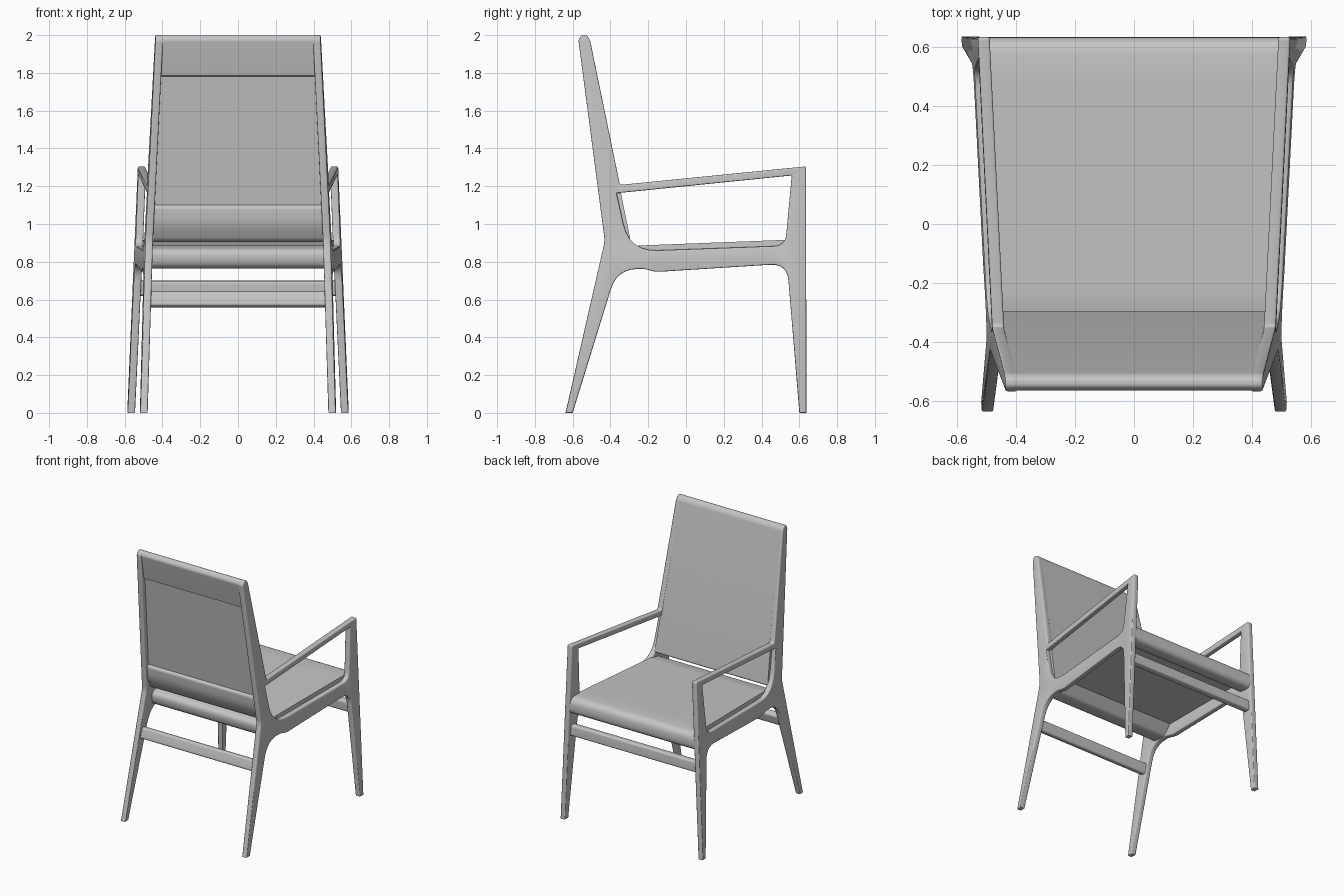
import bpy, bmesh, math
from mathutils import Vector

cube = bpy.data.objects.get("Cube")
if cube:
    bpy.data.objects.remove(cube, do_unlink=True)

GREY = (0.56, 0.56, 0.56, 1)
mat = bpy.data.materials.new("plain grey")
mat.use_nodes = True
mat.diffuse_color = GREY
mat.node_tree.nodes["Principled BSDF"].inputs["Base Color"].default_value = GREY


def side_x(y, z):
    """Centre of the leaning, splayed side frame at a given depth and height."""
    return 0.50 + 0.054 * (y + 0.6) - 0.043 * z


def rounded(points, steps=6):
    """Closed (y, z) outline; each corner (y, z, cut) is eased by its cut length."""
    out = []
    for i, (y, z, cut) in enumerate(points):
        p = Vector((y, z))
        if not cut:
            out.append(p)
            continue
        a = Vector(points[i - 1][:2]) - p
        b = Vector(points[(i + 1) % len(points)][:2]) - p
        a, b = p + a.normalized() * cut, p + b.normalized() * cut
        for k in range(steps + 1):
            t = k / steps
            out.append(a * (1 - t) ** 2 + p * 2 * t * (1 - t) + b * t ** 2)
    return out


def finish(name, bm):
    bmesh.ops.recalc_face_normals(bm, faces=bm.faces)
    mesh = bpy.data.meshes.new(name)
    bm.to_mesh(mesh)
    bm.free()
    mesh.materials.append(mat)
    obj = bpy.data.objects.new(name, mesh)
    bpy.context.collection.objects.link(obj)
    bpy.ops.object.select_all(action='DESELECT')
    obj.select_set(True)
    bpy.context.view_layer.objects.active = obj
    bpy.ops.object.shade_smooth_by_angle(angle=math.radians(35))
    return obj


def side_frame(name, sign, outlines):
    """Flat frame with an opening, soft edges, laid onto the leaning side plane."""
    curve = bpy.data.curves.new(name + "_outline", 'CURVE')
    curve.dimensions = '2D'
    curve.fill_mode = 'BOTH'
    curve.extrude, curve.bevel_depth, curve.offset = 0.013, 0.007, -0.007
    curve.bevel_resolution = 2
    for outline in outlines:
        spline = curve.splines.new('POLY')
        spline.points.add(len(outline) - 1)
        for point, p in zip(spline.points, outline):
            point.co = (p.x, p.y, 0, 1)
        spline.use_cyclic_u = True
    helper = bpy.data.objects.new(name + "_outline", curve)
    bpy.context.collection.objects.link(helper)
    bpy.context.view_layer.update()
    mesh = helper.evaluated_get(bpy.context.evaluated_depsgraph_get()).to_mesh()
    bm = bmesh.new()
    bm.from_mesh(mesh)
    bpy.data.objects.remove(helper, do_unlink=True)
    bmesh.ops.remove_doubles(bm, verts=bm.verts, dist=0.0001)
    for v in bm.verts:
        y, z, offset = v.co
        v.co = (sign * (side_x(y, z) + offset), y, z)
    return finish(name, bm)


def span(name, outline, inset=0.012):
    """Carry a (y, z) profile across between the two side frames."""
    bm = bmesh.new()
    rings = [[bm.verts.new((s * (side_x(p.x, p.y) - inset), p.x, p.y)) for p in outline]
             for s in (-1, 1)]
    for i in range(len(outline)):
        bm.faces.new((rings[0][i - 1], rings[0][i], rings[1][i], rings[1][i - 1]))
    for ring in rings:
        bm.faces.new(ring)
    return finish(name, bm)


def bar(name, y, z, lean):
    """Rounded stretcher, tilted to follow its legs."""
    w, h = 0.026, 0.04
    corners = [(-w, -h), (w, -h), (w, h), (-w, h)]
    c, s = math.cos(lean), math.sin(lean)
    span(name, rounded([(y + a * c + b * s, z - a * s + b * c, 0.016) for a, b in corners]))


# Side frames: legs, seat rail, back post and armrest in one piece
body = rounded([
    (-0.638, 0, 0), (-0.60, 0, 0), (-0.365, 0.76, 0.11), (-0.22, 0.763, 0.025),
    (-0.16, 0.746, 0.025), (0.535, 0.79, 0.09), (0.60, 0, 0), (0.638, 0, 0),
    (0.635, 1.305, 0.012), (-0.35, 1.207, 0.015), (-0.508, 1.975, 0.013),
    (-0.526, 2, 0.011), (-0.552, 2, 0.011), (-0.57, 1.975, 0.013), (-0.43, 0.91, 0.03)])
opening = rounded([
    (-0.367, 1.163, 0), (-0.30, 0.855, 0.15), (0.525, 0.885, 0.06), (0.56, 1.257, 0.005)])
for label, sign in (("left", 1), ("right", -1)):
    side_frame(label + "_side_frame", sign, (body, opening))

# Seat: wrapped over a front and a rear rail
span("seat", rounded([
    (-0.24, 0.765, 0.02), (-0.35, 0.765, 0.045), (-0.365, 0.865, 0.045), (-0.25, 0.886, 0.02),
    (0.5, 0.915, 0.03), (0.635, 0.912, 0.06), (0.635, 0.79, 0.045), (0.54, 0.79, 0.03),
    (0.45, 0.862, 0), (-0.17, 0.835, 0)]))

# Backrest: wedge wrapped over a bottom and a top rail, stepped at the pockets
span("backrest", rounded([
    (-0.292, 0.905, 0.02), (-0.375, 0.905, 0.03), (-0.425, 1.0, 0.04), (-0.434, 1.085, 0.01),
    (-0.42, 1.10, 0), (-0.508, 1.78, 0), (-0.522, 1.785, 0), (-0.568, 1.975, 0.012),
    (-0.552, 1.999, 0.011), (-0.526, 1.999, 0.011), (-0.508, 1.975, 0.013)]))

# Stretchers between the legs
bar("rear_stretcher", -0.452, 0.60, 0.28)
bar("front_stretcher", 0.588, 0.66, -0.06)
